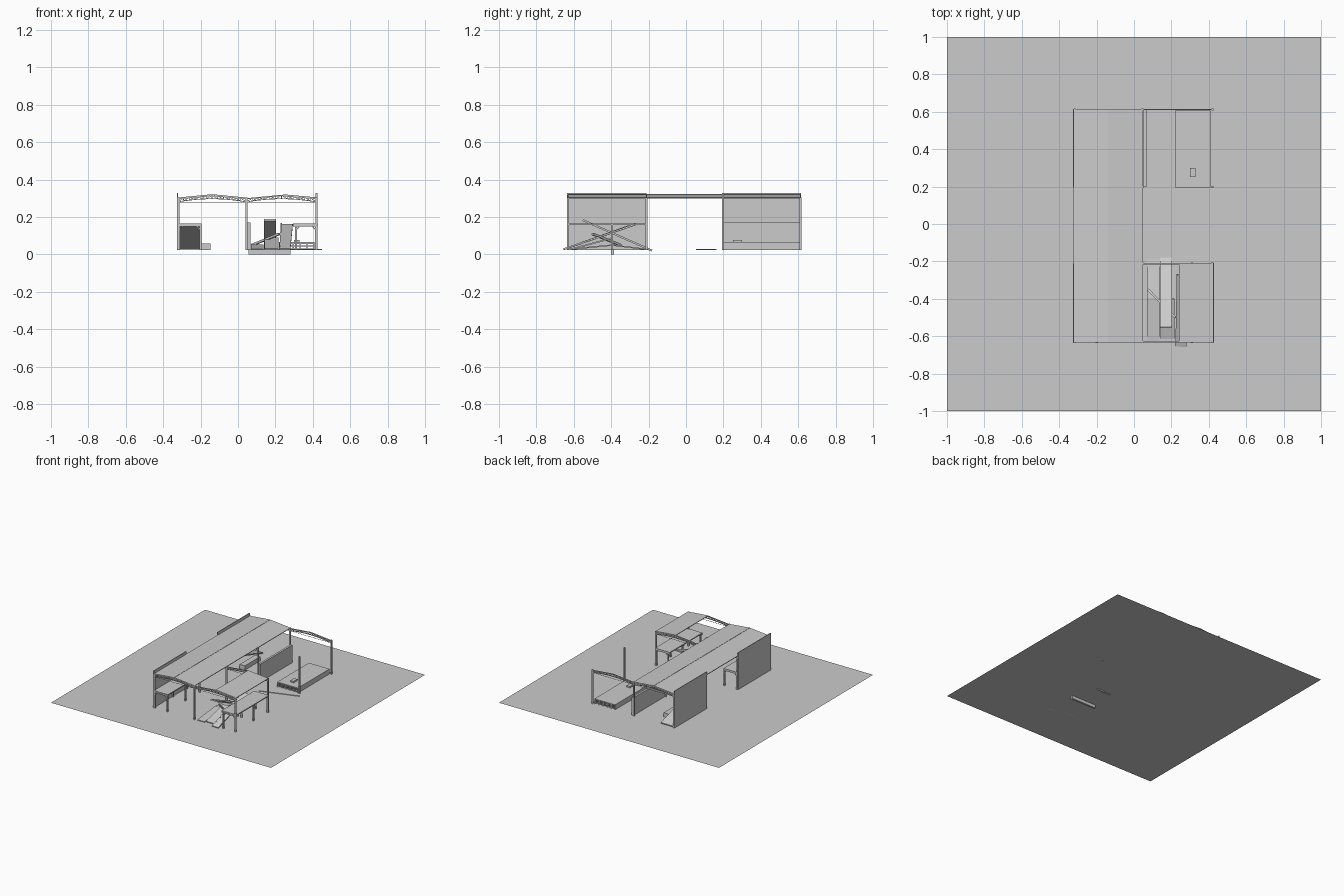
import bpy
from mathutils import Vector, Matrix

if "Cube" in bpy.data.objects:
    bpy.data.objects.remove(bpy.data.objects["Cube"])

G = 0.025                                   # ground level
FRAMES = [-0.63, -0.212, 0.198, 0.612]      # y of the structural frames
UNIT = [(0, 3, 2, 1), (4, 5, 6, 7), (0, 1, 5, 4), (1, 2, 6, 5), (2, 3, 7, 6), (3, 0, 4, 7)]


def mesh(name, verts, faces):
    me = bpy.data.meshes.new(name)
    me.from_pydata([tuple(v) for v in verts], [], faces)
    ob = bpy.data.objects.new(name, me)
    bpy.context.collection.objects.link(ob)
    return ob


class Parts:
    """Collects boxes and beams into one mesh."""
    def __init__(self, name):
        self.name, self.v, self.f = name, [], []

    def hexa(self, corners):
        n = len(self.v)
        self.v += corners
        self.f += [tuple(i + n for i in f) for f in UNIT]

    def box(self, x0, x1, y0, y1, z0, z1):
        self.hexa([(x, y, z) for z in (z0, z1) for x, y in ((x0, y0), (x1, y0), (x1, y1), (x0, y1))])
        return self

    def beam(self, p, q, w, h, roll=0):
        p, q = Vector(p), Vector(q)
        d = (q - p).normalized()
        s = d.cross(Vector((0, 0, 1)))
        s = s.normalized() if s.length > 1e-4 else Vector((1, 0, 0))
        if roll:
            s = Matrix.Rotation(roll, 3, d) @ s
        n = s.cross(d)
        self.hexa([tuple(c + s * a * w / 2 + n * b * h / 2) for c in (p, q)
                   for a, b in ((-1, -1), (1, -1), (1, 1), (-1, 1))])
        return self

    def done(self):
        return mesh(self.name, self.v, self.f)


mesh("ground_sheet", [(-1, -1, G), (1, -1, G), (1, 1, G), (-1, 1, G)], [(0, 1, 2, 3)])

# left side walls, full height
walls = Parts("side_walls")
for a, b in ((-0.635, -0.212), (0.195, 0.615)):
    walls.box(-0.327, -0.321, a, b, G, 0.328)
walls.done()

# columns
cols = Parts("columns")
for y in FRAMES:
    for x in (-0.317, 0.045, 0.42):
        top = 0.328 if x > 0.4 and abs(y) < 0.3 and y > 0 else 0.305
        cols.box(x - 0.005, x + 0.005, y - 0.005, y + 0.005, G, top)
cols.done()


# arched roof trusses
def truss(parts, x0, x1, y, panels=12):
    def up(t):
        return 0.298 + 0.018 * (1 - abs(2 * t - 1))

    def low(t):
        return 0.281 + 0.017 * (1 - (2 * t - 1) ** 2)
    pts = [(x0 + (x1 - x0) * i / panels, i / panels) for i in range(panels + 1)]
    for (xa, ta), (xb, tb) in zip(pts, pts[1:]):
        parts.beam((xa, y, up(ta)), (xb, y, up(tb)), 0.007, 0.006)
        parts.beam((xa, y, low(ta)), (xb, y, low(tb)), 0.007, 0.004)
        parts.beam((xa, y, low(ta)), (xa, y, up(ta)), 0.004, 0.004)
        ends = (low(ta), up(tb)) if tb <= 0.5 else (up(ta), low(tb))
        parts.beam((xa, y, ends[0]), (xb, y, ends[1]), 0.004, 0.003)
    parts.beam((x0, y, 0.28), (x1, y, 0.28), 0.002, 0.002)


tr = Parts("roof_trusses")
for i, y in enumerate(FRAMES):
    truss(tr, -0.322, 0.045, y)
    if i != 2:
        truss(tr, 0.045, 0.42, y)
tr.done()


# roof sheets
def roof(name, xa, za, xb, zb, y0, y1, t=0.005):
    p = Parts(name)
    p.hexa([(xa, y0, za - t), (xb, y0, zb - t), (xb, y1, zb - t), (xa, y1, za - t),
            (xa, y0, za), (xb, y0, zb), (xb, y1, zb), (xa, y1, za)])
    return p.done()


roof("main_roof_left", -0.325, 0.304, -0.14, 0.322, -0.632, 0.615)
roof("main_roof_right", -0.136, 0.322, 0.047, 0.304, -0.632, 0.615)
roof("side_roof", 0.24, 0.322, 0.424, 0.305, -0.632, -0.21)
Parts("ridge_cap").box(-0.14, -0.136, -0.632, 0.615, 0.315, 0.324).done()

# half-height partition at the back
Parts("half_wall").box(0.05, 0.067, 0.198, 0.61, G, 0.17).done()


# mezzanine decks with knee-braced posts
def deck(name, x0, x1, braced):
    p = Parts(name).box(x0, x1, -0.632, -0.208, 0.158, 0.166)
    for y in (-0.63, -0.395, -0.212):
        p.box(x0, x1, y - 0.004, y + 0.004, 0.15, 0.158)
        for x, s in braced:
            p.box(x - 0.005, x + 0.005, y - 0.005, y + 0.005, G, 0.158)
            p.beam((x, y, 0.13), (x + s * 0.022, y, 0.152), 0.006, 0.005)
    p.done()


deck("left_mezzanine", -0.322, -0.195, [(-0.2, -1), (-0.315, 1)])
deck("right_mezzanine", 0.293, 0.428, [(0.31, 1), (0.417, -1)])

# collapsed back mezzanine and a low crate
Parts("left_fallen_deck").beam((-0.26, 0.2, 0.155), (-0.26, 0.612, 0.032), 0.12, 0.009).done()
Parts("low_crate").box(-0.195, -0.147, 0.3, 0.5, G, 0.06).done()

# low platform resting on joists
plat = Parts("low_platform").box(0.22, 0.408, 0.195, 0.606, 0.057, 0.066)
for x in (0.222, 0.405):
    plat.box(x - 0.002, x + 0.003, 0.195, 0.606, G, 0.058)
for i in range(1, 5):
    x = 0.222 + 0.0366 * i
    plat.box(x - 0.003, x + 0.003, 0.197, 0.604, G, 0.058)
for y in (0.2, 0.4, 0.6):
    for z in (0.033, 0.046):
        plat.box(0.222, 0.405, y - 0.003, y + 0.003, z - 0.002, z + 0.002)
plat.done()
Parts("loose_block").box(0.3, 0.33, 0.25, 0.3, 0.066, 0.078).done()

# fallen floor slabs in the open bay
Parts("steep_slab").beam((0.17, -0.552, 0.184), (0.17, -0.182, 0.021), 0.064, 0.01).done()
Parts("under_slab").beam((0.18, -0.615, 0.028), (0.18, -0.4, 0.086), 0.075, 0.008).done()
Parts("leaning_slab").beam((0.25, -0.655, 0.028), (0.263, -0.272, 0.16), 0.06, 0.009).done()
low = Parts("low_slabs")
low.beam((0.103, -0.628, 0.027), (0.103, -0.395, 0.05), 0.066, 0.007)
low.beam((0.103, -0.395, 0.05), (0.103, -0.19, 0.025), 0.066, 0.007)
low.done()

# fallen beams and poles
deb = Parts("fallen_beams")
deb.box(0.055, 0.28, -0.402, -0.386, 0.0, 0.03)
deb.beam((0.075, -0.35, 0.05), (0.22, -0.5, 0.11), 0.012, 0.012)
deb.beam((0.228, -0.62, 0.04), (0.232, -0.27, 0.165), 0.009, 0.009)
deb.beam((0.15, 0.06, 0.027), (0.448, 0.157, 0.027), 0.012, 0.005)
deb.done()
